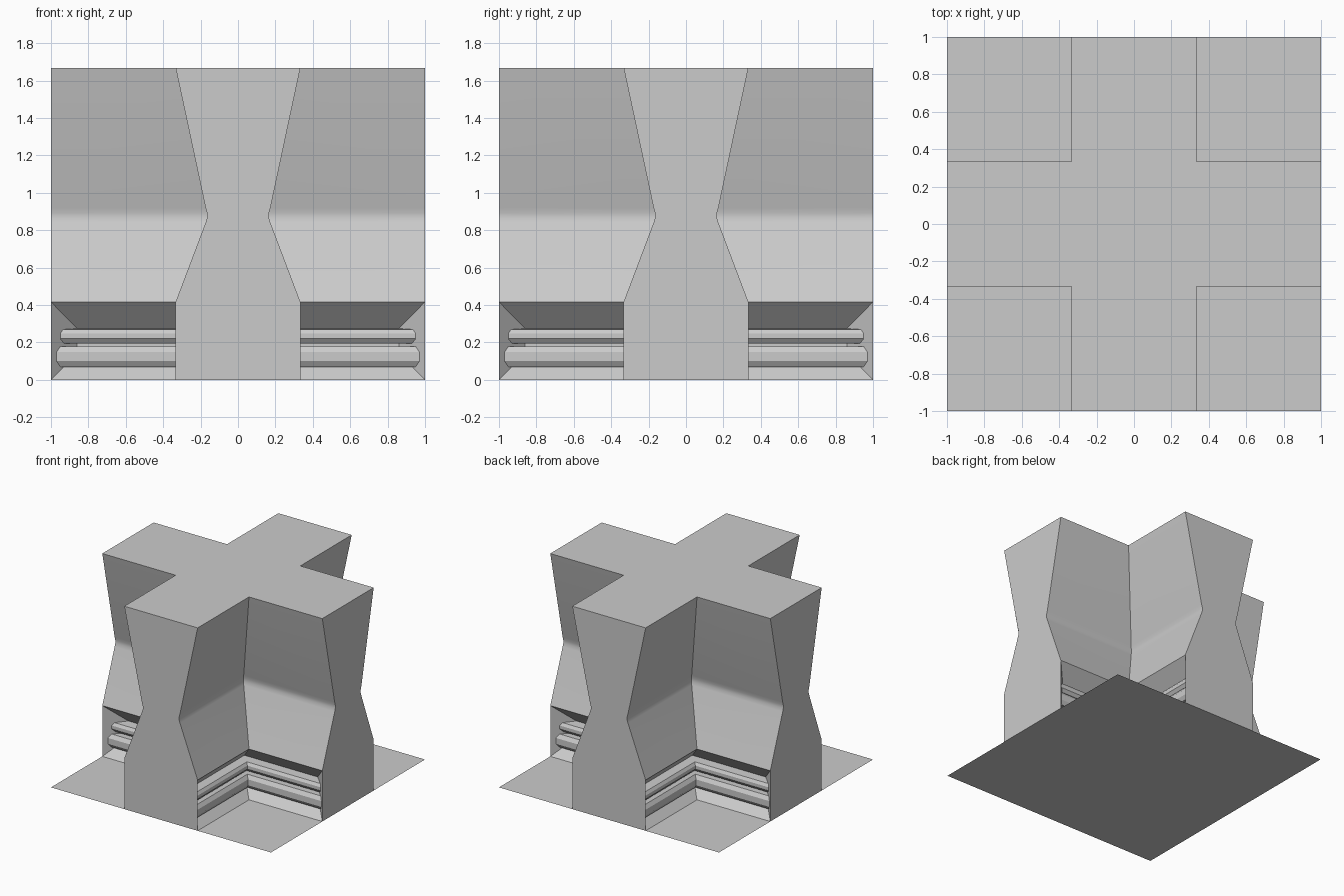
import bpy, bmesh
from math import radians

if "Cube" in bpy.data.objects:
    bpy.data.objects.remove(bpy.data.objects["Cube"])

W, TOP = 1 / 3, 1.667   # half width of the arms, wall height

# Wall profiles as (depth behind the arm edge, height)
skirting = [(0, 0), (.07, .07), (.05, .07), (.03, .10), (.03, .148), (.05, .178),
            (.14, .178), (.14, .195), (.07, .195), (.05, .22), (.05, .248),
            (.065, .27), (.14, .275), (0, .417)]
upper = [(0, .417), (.160, .84), (.168, .865), (.168, .892), (.160, .92), (0, TOP)]


def add_half_arm(bm, swap):
    """Eighth of the cross: one side of one arm, reflected about x=y if swap."""
    def face(pts):
        if swap:
            pts = [(y, x, z) for x, y, z in reversed(pts)]
        bm.faces.new([bm.verts.new(p) for p in pts])

    def strip(profile, mitre):
        end = [(1 - d * mitre, W - d, z) for d, z in profile]
        inner = [(W - d, W - d, z) for d, z in profile]
        for i in range(len(profile) - 1):
            face([end[i], inner[i], inner[i + 1], end[i + 1]])
        return end

    # skirting moulding, closed by a 45 degree mitre at the arm end
    face(strip(skirting, 1))
    # waisted wall above
    end = strip(upper, 0)
    # end cap and top
    face([(1, 0, 0), (1, W, 0)] + end + [(1, 0, TOP)])
    face([(0, 0, TOP), (1, 0, TOP), (1, W, TOP), (W, W, TOP)])


def make_object(name, bm):
    mesh = bpy.data.meshes.new(name)
    bm.to_mesh(mesh)
    bm.free()
    obj = bpy.data.objects.new(name, mesh)
    bpy.context.collection.objects.link(obj)
    return obj


# Cross-shaped wall: one quadrant mirrored across x and y
bm = bmesh.new()
for swap in (False, True):
    add_half_arm(bm, swap)
bmesh.ops.remove_doubles(bm, verts=bm.verts, dist=1e-4)
wall = make_object("cross_wall", bm)
mirror = wall.modifiers.new("mirror", 'MIRROR')
mirror.use_axis = (True, True, False)
bpy.context.view_layer.objects.active = wall
wall.select_set(True)
bpy.ops.object.modifier_apply(modifier="mirror")
bpy.ops.object.shade_smooth_by_angle(angle=radians(25))

# Floor tile
bm = bmesh.new()
bmesh.ops.create_grid(bm, x_segments=1, y_segments=1, size=1)
make_object("floor_tile", bm)
